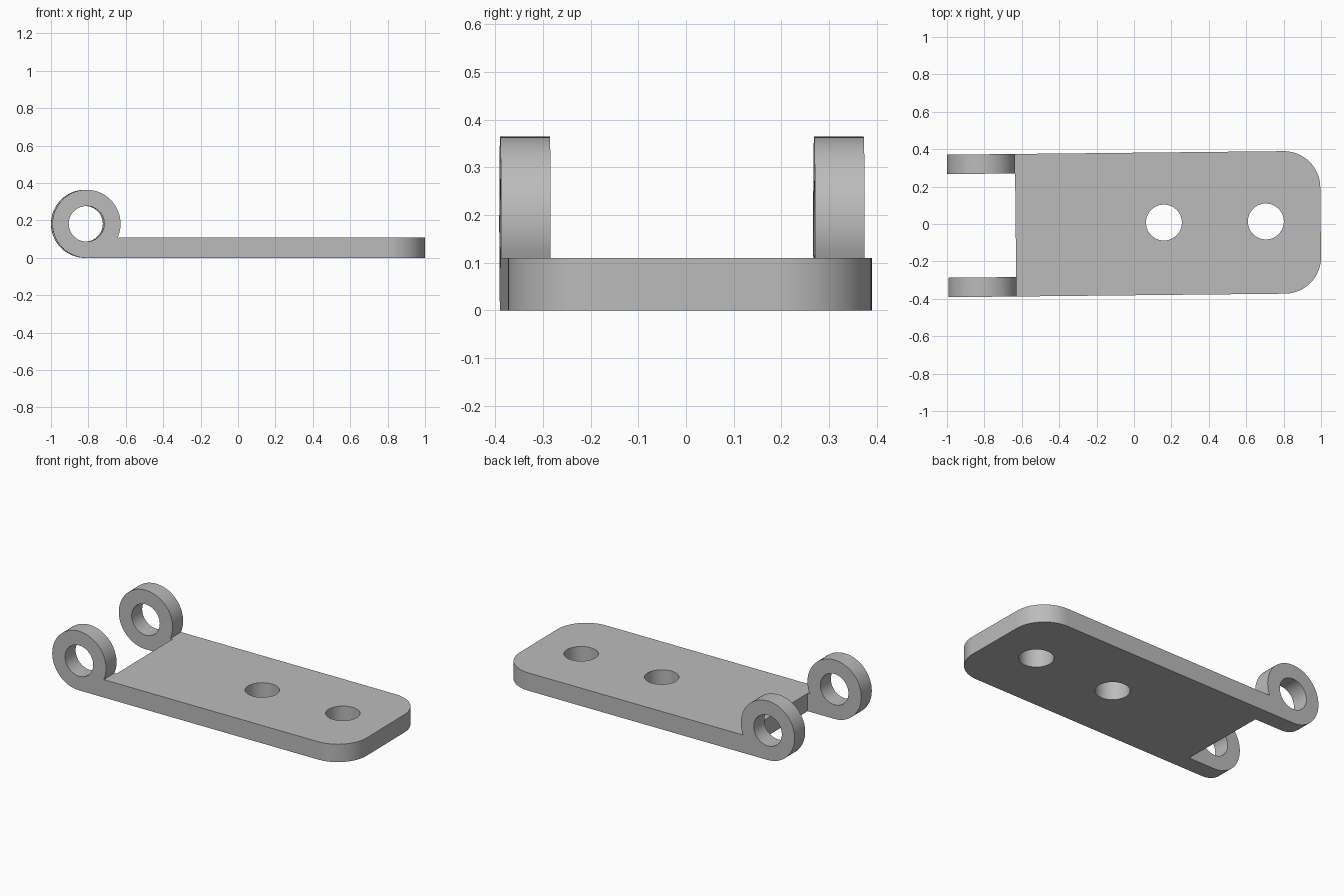
import bpy, bmesh
from math import sin, cos, pi, asin, radians
from mathutils import Matrix

old = bpy.data.objects.get("Cube")
if old:
    bpy.data.objects.remove(old)

grey = bpy.data.materials.new("plain grey")
grey.use_nodes = True
colour = (0.5, 0.5, 0.5, 1)
grey.diffuse_color = colour
grey.node_tree.nodes["Principled BSDF"].inputs["Base Color"].default_value = colour

HALF_W, THICK = 0.381, 0.11          # plate half width and thickness
LEFT, RIGHT, CORNER = -0.633, 0.998, 0.195
RING_X, RING_R, BORE = -0.814, 0.182, 0.095
TAB_IN = 0.277                       # inner face of each hinge tab
TURN = Matrix.Rotation(radians(0.6), 4, 'Z')


def arc(cx, cy, r, start, end, n):
    step = (end - start) / n
    return [(cx + r * cos(start + i * step), cy + r * sin(start + i * step))
            for i in range(n + 1)]


def prism(name, outline, low, high, upright=False):
    """Extrude an outline along z, or along y when upright."""
    bm = bmesh.new()
    place = (lambda u, v: (u, low, v)) if upright else (lambda u, v: (u, v, low))
    face = bm.faces.new([bm.verts.new(place(u, v)) for u, v in outline])
    side = bmesh.ops.extrude_face_region(bm, geom=[face])["geom"]
    shift = (0, high - low, 0) if upright else (0, 0, high - low)
    bmesh.ops.translate(bm, vec=shift,
                        verts=[g for g in side if isinstance(g, bmesh.types.BMVert)])
    bmesh.ops.recalc_face_normals(bm, faces=bm.faces)
    mesh = bpy.data.meshes.new(name)
    bm.to_mesh(mesh)
    bm.free()
    mesh.materials.append(grey)
    obj = bpy.data.objects.new(name, mesh)
    bpy.context.collection.objects.link(obj)
    return obj


def combine(target, other, operation):
    """Apply a boolean and discard the helper."""
    mod = target.modifiers.new(operation, 'BOOLEAN')
    mod.operation, mod.solver, mod.object = operation, 'EXACT', other
    bpy.context.view_layer.objects.active = target
    bpy.ops.object.modifier_apply(modifier=mod.name)
    bpy.data.objects.remove(other)


def circle(cx, cy, r):
    return arc(cx, cy, r, 0, 2 * pi, 64)[:-1]


# Plate with two rounded corners
plate = prism("hinge_plate",
              [(LEFT, -HALF_W)]
              + arc(RIGHT - CORNER, CORNER - HALF_W, CORNER, -pi / 2, 0, 20)
              + arc(RIGHT - CORNER, HALF_W - CORNER, CORNER, 0, pi / 2, 20)
              + [(LEFT, HALF_W)], 0, THICK)

# Hinge tabs: rings that run down into a flat foot
lip = asin((THICK - RING_R) / RING_R)
tab_outline = (arc(RING_X, RING_R, RING_R, lip, 1.5 * pi, 56)
               + [(LEFT, 0), (LEFT, THICK)])
for side, low, high in (("left", TAB_IN, HALF_W), ("right", -HALF_W, -TAB_IN)):
    combine(plate, prism(side + "_tab", tab_outline, low, high, True), 'UNION')

# Pin bore and screw holes
combine(plate, prism("bore_cutter", circle(RING_X, RING_R, BORE), -1, 1, True), 'DIFFERENCE')
for x in (0.16, 0.705):
    combine(plate, prism("hole_cutter", circle(x, 0.006, 0.096), -1, 1), 'DIFFERENCE')

# Slight turn of the whole part, then smooth the round walls
plate.data.transform(TURN)
bpy.ops.object.select_all(action='DESELECT')
plate.select_set(True)
bpy.context.view_layer.objects.active = plate
bpy.ops.object.shade_smooth_by_angle(angle=radians(25))
